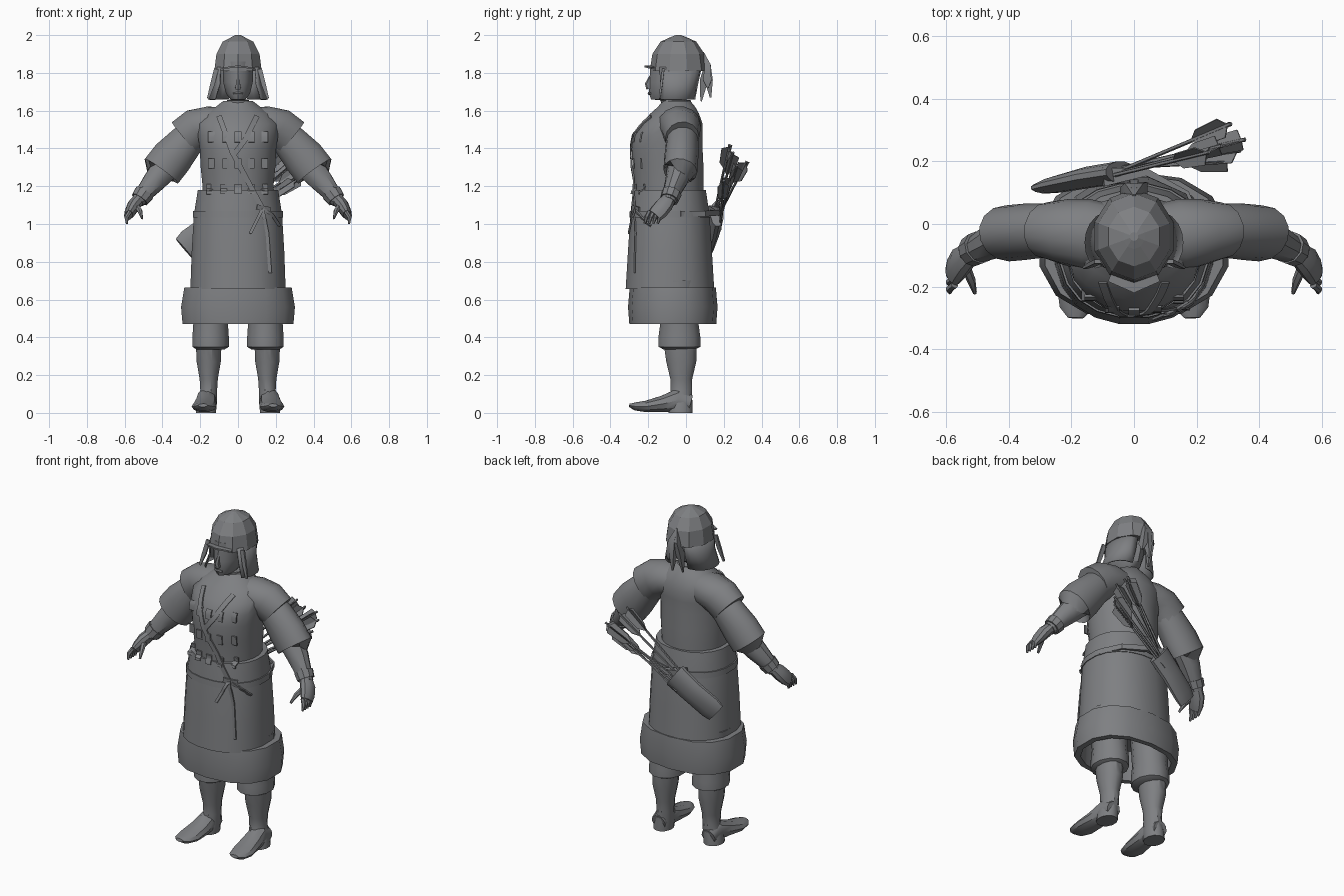
import bpy, bmesh, math
from mathutils import Vector
from mathutils.bvhtree import BVHTree

grey = bpy.data.materials.new("slate_grey")
grey.diffuse_color = (0.21, 0.215, 0.225, 1)


def finish(name, bm, angle=35):
    bmesh.ops.recalc_face_normals(bm, faces=bm.faces)
    me = bpy.data.meshes.new(name)
    bm.to_mesh(me)
    bm.free()
    me.materials.append(grey)
    ob = bpy.data.objects.new(name, me)
    bpy.context.collection.objects.link(ob)
    if angle:
        bpy.ops.object.select_all(action='DESELECT')
        ob.select_set(True)
        bpy.context.view_layer.objects.active = ob
        bpy.ops.object.shade_smooth_by_angle(angle=math.radians(angle))
    return ob


def skin(name, rings, caps=True, loop=False, angle=35):
    bm = bmesh.new()
    rows = [[bm.verts.new(p) for p in r] for r in rings]
    n = len(rows[0])
    pairs = list(zip(rows, rows[1:])) + ([(rows[-1], rows[0])] if loop else [])
    for a, b in pairs:
        for i in range(n):
            j = (i + 1) % n
            bm.faces.new((a[i], a[j], b[j], b[i]))
    if caps and not loop:
        bm.faces.new(rows[0])
        bm.faces.new(rows[-1])
    return finish(name, bm, angle)


def sgnpow(v, e):
    return math.copysign(abs(v) ** e, v)


def loft(name, rings, n=16, e=1.0, **kw):
    """Horizontal ellipses: (x, y, z, rx, ry)."""
    out = []
    for x, y, z, rx, ry in rings:
        angs = [2 * math.pi * (i + 0.5) / n for i in range(n)]
        out.append([(x + rx * sgnpow(math.cos(a), e), y + ry * sgnpow(math.sin(a), e), z) for a in angs])
    return skin(name, out, **kw)


def tube(name, pts, n=12, ref=(0, 1, 0), **kw):
    """Sections across a path: (x, y, z, r, r_along_ref). Four sides make a box section."""
    P = [Vector(p[:3]) for p in pts]
    k = math.sqrt(2) if n == 4 else 1
    out = []
    for i, p in enumerate(pts):
        t = (P[min(i + 1, len(P) - 1)] - P[max(i - 1, 0)]).normalized()
        u = Vector(ref)
        u = (u - t * u.dot(t)).normalized()
        v = t.cross(u)
        angs = [2 * math.pi * (j + 0.5) / n for j in range(n)]
        out.append([P[i] + k * (v * p[3] * math.cos(a) + u * p[4] * math.sin(a)) for a in angs])
    return skin(name, out, **kw)


# Tunic body and skirt
torso = loft("torso", [(0, -.09, 1.1, .19, .185), (0, -.09, 1.2, .19, .185), (0, -.095, 1.3, .2, .19),
                       (0, -.1, 1.4, .205, .19), (0, -.095, 1.47, .215, .185), (0, -.075, 1.53, .22, .165),
                       (0, -.06, 1.585, .175, .13), (0, -.05, 1.62, .12, .1), (0, -.05, 1.65, .08, .075)], 20)
skirt = loft("skirt", [(0, -.085, .655, .255, .237), (0, -.085, .85, .248, .225), (0, -.085, 1.05, .236, .212),
                       (0, -.088, 1.18, .215, .195)], 20, .9)
belt = loft("belt", [(0, -.085, 1.035, .242, .217), (0, -.085, 1.07, .24, .215)], 20, .9)
loft("fur_hem", [(0, -.07, .47, .3, .23), (0, -.07, .56, .308, .237), (0, -.07, .665, .29, .228),
                 (0, -.07, .665, .25, .2), (0, -.07, .47, .265, .2)], 14, .85, loop=True)

# Head with nose, brows and ears hidden by the flaps
loft("head", [(0, -.045, 1.58, .08, .075), (0, -.055, 1.655, .06, .08), (0, -.1, 1.66, .04, .085),
              (0, -.08, 1.69, .065, .115), (0, -.07, 1.75, .08, .125), (0, -.06, 1.86, .085, .125)], 14)
tube("nose", [(0, -.185, 1.785, .008, .008), (0, -.2, 1.74, .013, .018), (0, -.195, 1.715, .018, .015)], 6)
tube("mouth", [(-.025, -.186, 1.69, .006, .008), (0, -.194, 1.692, .009, .01), (.025, -.186, 1.69, .006, .008)], 6)

# Faceted helmet with visor
loft("helmet", [(0, -.04, 1.81, .132, .152), (0, -.04, 1.9, .12, .138), (0, -.04, 1.965, .085, .095),
                (0, -.04, 1.99, .035, .04), (0, -.04, 2.0, .014, .014)], 10, angle=0)
tube("visor", [(-.075, -.165, 1.825, .004, .02), (0, -.195, 1.835, .005, .025),
               (.075, -.165, 1.825, .004, .02)], 4)

# Neck flaps hanging from the helmet
for s, side in ((1, "right"), (-1, "left")):
    bm = bmesh.new()
    rows = []
    for i in range(9):
        a = math.radians(-48 + 130 * i / 8)
        c, d = math.cos(a) ** .6, math.sin(a)
        rows.append([bm.verts.new((s * x * c, y + r * d, z)) for x, y, r, z in
                     ((.12, -.045, .13, 1.83), (.128, -.05, .115, 1.74), (.158, -.06, .11, 1.66))])
    for p, q in zip(rows, rows[1:]):
        for j in range(2):
            bm.faces.new((p[j], p[j + 1], q[j + 1], q[j]))
    flap = finish("neck_flap_" + side, bm)
    m = flap.modifiers.new("thickness", 'SOLIDIFY')
    m.thickness = .008
    tube("flap_tie_" + side, [(s * .115, -.12, 1.82, .012, .006), (s * .135, -.13, 1.74, .012, .006),
                              (s * .158, -.14, 1.665, .006, .004)], 4)

# Plume behind the helmet
for i, (x, y, z) in enumerate(((.0, .13, 1.67), (-.03, .08, 1.65), (.03, .115, 1.72))):
    tube(f"plume_{i}", [(0, .09, 1.91, .004, .004), (x * .6, .115, 1.84, .016, .012),
                        (x, (y + .11) / 2, 1.76, .022, .014), (x * 1.2, y, z, .004, .004)], 4, ref=(1, 0, 0))

# Arms and legs, both sides
for s, side in ((1, "right"), (-1, "left")):
    def limb(name, pts, n=12, **kw):
        return tube(name + "_" + side, [(s * p[0],) + p[1:] for p in pts], n, **kw)
    limb("shoulder_cap", [(.06, -.04, 1.53, .09, .1), (.15, -.035, 1.525, .1, .115),
                          (.22, -.025, 1.505, .11, .105), (.28, -.02, 1.455, .112, .09)], 14)
    limb("sleeve", [(.2, -.02, 1.5, .085, .08), (.27, -.02, 1.44, .095, .085), (.35, -.025, 1.35, .112, .09),
                    (.405, -.03, 1.28, .112, .09), (.405, -.035, 1.275, .075, .07)], 14)
    limb("forearm", [(.38, -.03, 1.3, .075, .07), (.44, -.05, 1.23, .064, .06), (.49, -.075, 1.17, .05, .048),
                     (.53, -.095, 1.12, .038, .04)], 10)
    limb("cuff", [(.495, -.075, 1.165, .056, .054), (.52, -.088, 1.13, .05, .05)], 10)
    limb("hand", [(.52, -.088, 1.135, .032, .036), (.55, -.115, 1.1, .036, .048), (.57, -.145, 1.065, .03, .048),
                  (.58, -.165, 1.045, .022, .042)], 10)
    for i in range(4):
        y = -.125 - .023 * i
        limb(f"finger_{i}", [(.573, y, 1.065, .013, .012), (.59, y - .015, 1.035, .012, .011),
                             (.588, y - .025, 1.002, .006, .006)], 6)
    limb("thumb", [(.54, -.13, 1.1, .016, .016), (.52, -.18, 1.07, .014, .014),
                   (.508, -.22, 1.03, .006, .008)], 6)
    x = s * .145
    loft("trouser_" + side, [(x, -.04, .7, .11, .11), (x, -.035, .47, .095, .105), (x, -.035, .4, .1, .115),
                             (x, -.035, .35, .1, .115), (x, -.035, .335, .075, .085)], 12)
    x = s * .155
    loft("boot_" + side, [(x, -.03, .36, .07, .09), (x, -.025, .27, .066, .082), (x, -.025, .18, .05, .06),
                          (x, -.025, .12, .046, .058), (s * .165, -.03, .05, .055, .066),
                          (s * .17, -.03, 0, .055, .066)], 12)
    limb("foot", [(.168, .025, .05, .045, .045), (.168, -.04, .068, .066, .052), (.172, -.12, .048, .046, .06),
                  (.18, -.21, .034, .032, .066), (.185, -.27, .034, .022, .052), (.186, -.3, .04, .009, .025)],
         10, ref=(1, 0, 0))

# Front surface lookup for laid-on trim
deps = bpy.context.evaluated_depsgraph_get()
trees = [BVHTree.FromObject(o, deps) for o in (torso, skirt, belt)]


def front(x, z):
    hits = [t.ray_cast(Vector((x, -2, z)), Vector((0, 1, 0)))[0] for t in trees]
    return min([h.y for h in hits if h] or [-.2])


def band(name, path, w, gap=.003):
    pts = []
    for (x0, z0), (x1, z1) in zip(path, path[1:]):
        for i in range(4):
            f = i / 4
            pts.append((x0 + (x1 - x0) * f, z0 + (z1 - z0) * f))
    pts.append(path[-1])
    tube(name, [(x, front(x, z) - gap, z, w, .004) for x, z in pts], 4)


# Armour tabs on the chest and waist
for z, xs in ((1.46, (-.14, -.065, 0, .07, .14)), (1.32, (-.14, -.065, 0, .07, .14)),
              (1.185, (-.15, -.075, 0, .07, .14))):
    for x in xs:
        band("chest_tab", [(x, z + .027), (x, z - .027)], .018, .006)

# Crossed straps, knot and hanging cords
band("long_strap", [(-.1, 1.57), (-.03, 1.38), (.13, 1.08)], .014, .006)
band("short_strap", [(.1, 1.57), (.04, 1.45), (-.02, 1.37)], .014, .006)
band("cord_long", [(.13, 1.08), (.155, .95), (.17, .74)], .009, .008)
band("cord_left", [(.13, 1.08), (.1, 1.02), (.065, .95)], .008, .008)
band("cord_right", [(.13, 1.08), (.18, 1.05), (.22, .99)], .008, .008)
band("knot", [(.1, 1.09), (.17, 1.075)], .014, .01)

# Flat quiver slung across the back
tube("quiver", [(-.285, .115, .87, .07, .018), (-.25, .125, .9, .08, .026), (-.14, .15, .98, .078, .034),
                (-.04, .165, 1.055, .085, .036)], 12)
tube("quiver_strap", [(-.1, .15, 1.08, .018, .03), (.04, .165, 1.06, .015, .012), (.17, .1, 1.055, .015, .006),
                      (.23, -.03, 1.055, .015, .006)], 4)

# Arrows fanning out, each with three vanes
ends = ((.24, .23, 1.42), (.28, .25, 1.38), (.31, .32, 1.33), (.355, .27, 1.31), (.34, .235, 1.25), (.31, .2, 1.23))
for i, end in enumerate(ends):
    a = Vector((-.09 + .012 * (i % 3), .15 + .006 * i, 1.06 - .018 * i))
    b = Vector(end)
    d = (b - a).normalized()
    tube(f"arrow_shaft_{i}", [(*a, .007, .007), (*b, .007, .007)], 5)
    u = d.orthogonal().normalized()
    w = d.cross(u)
    bm = bmesh.new()
    for k in range(3):
        t = 2 * math.pi * k / 3 + i
        o = u * math.cos(t) + w * math.sin(t)
        bm.faces.new([bm.verts.new(b + d * h + o * r) for h, r in
                      ((-.17, .004), (-.13, .032), (-.03, .038), (-.015, .004))])
    vane = finish(f"arrow_vanes_{i}", bm, 0)
    vane.modifiers.new("thickness", 'SOLIDIFY').thickness = .004
